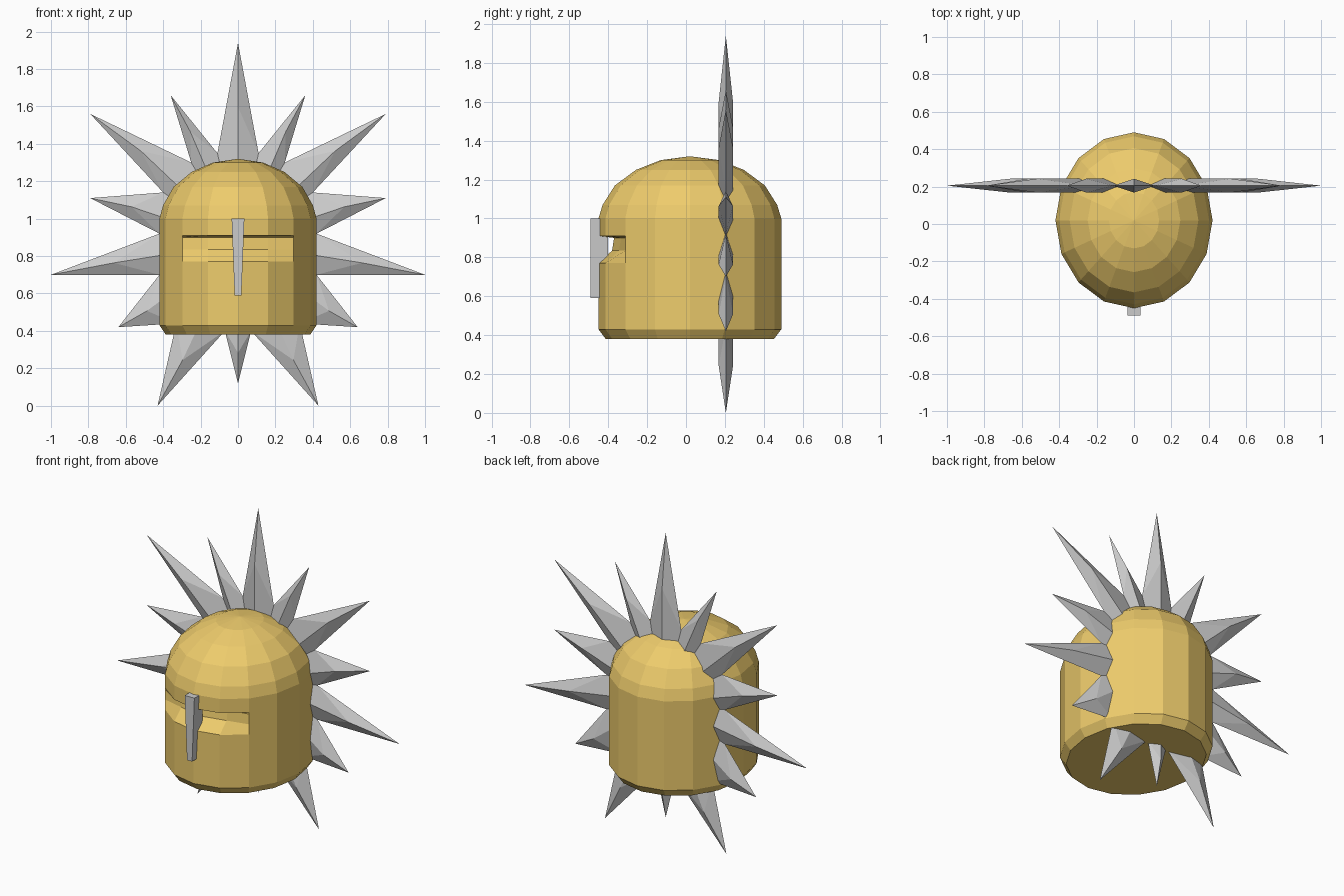
import bpy, bmesh, math

if "Cube" in bpy.data.objects:
    bpy.data.objects.remove(bpy.data.objects["Cube"])

gold = bpy.data.materials.new("gold")
gold.diffuse_color = (0.85, 0.6, 0.15, 1)
gold.use_nodes = True
gold.node_tree.nodes["Principled BSDF"].inputs["Base Color"].default_value = gold.diffuse_color


def finish(name, bm, mat=None):
    bmesh.ops.recalc_face_normals(bm, faces=bm.faces)
    me = bpy.data.meshes.new(name)
    bm.to_mesh(me)
    bm.free()
    ob = bpy.data.objects.new(name, me)
    bpy.context.collection.objects.link(ob)
    if mat:
        me.materials.append(mat)
    return ob


# helmet: 16-sided oval shell; rows are (z, scale, eye recess depth)
SIDES, RX, RY, CY = 16, 0.42, 0.47, 0.02
ROWS = [(0.38, 0.92, 0), (0.43, 1, 0), (0.77, 1, 0), (0.835, 1, 0.07),
        (0.90, 1, 0.08), (0.91, 1, 0), (1.0, 1, 0), (1.07, 0.955, 0),
        (1.17, 0.82, 0), (1.25, 0.59, 0), (1.30, 0.32, 0)]
bm = bmesh.new()
rings = []
for z, s, depth in ROWS:
    ring = []
    for i in range(SIDES):
        a = 2 * math.pi * i / SIDES - math.pi / 2
        x, y = RX * s * math.cos(a), CY + RY * s * math.sin(a)
        if i in (0, 1, SIDES - 1):
            y += depth
        ring.append(bm.verts.new((x, y, z)))
    rings.append(ring)
for low, high in zip(rings, rings[1:]):
    for i in range(SIDES):
        j = (i + 1) % SIDES
        bm.faces.new((low[i], low[j], high[j], high[i]))
top = bm.verts.new((0, CY, 1.32))
for i in range(SIDES):
    bm.faces.new((rings[-1][i], rings[-1][(i + 1) % SIDES], top))
bm.faces.new(rings[0])
finish("helmet_shell", bm, gold)

# nose guard: tapered bar on the front
bm = bmesh.new()
bmesh.ops.create_cube(bm, size=1)
for v in bm.verts:
    up = v.co.z > 0
    v.co = ((0.034 if up else 0.018) * (1 if v.co.x > 0 else -1),
            -0.49 if v.co.y < 0 else -0.40, 1.0 if up else 0.59)
finish("nose_guard", bm)

# sun rays: (tip, valley after it) clockwise from the top, right half only
SY, HALF, CZ = 0.205, 0.037, 0.87
HALF_STAR = [((0, 1.94), (0.11, 1.35)), ((0.36, 1.66), (0.25, 1.30)),
             ((0.79, 1.56), (0.40, 1.14)), ((0.79, 1.11), (0.42, 0.92)),
             ((1.0, 0.70), (0.42, 0.70)), ((0.64, 0.42), (0.33, 0.44)),
             ((0.43, 0.0), (0.07, 0.40)), ((0, 0.12), None)]
rays = []
for k, (tip, right) in enumerate(HALF_STAR):
    left = HALF_STAR[k - 1][1] if k else (-right[0], right[1])
    right = right or (-left[0], left[1])
    rays.append((left, tip, right))
    if tip[0] > 0:
        rays.append(tuple((-p[0], p[1]) for p in (right, tip, left)))

bm = bmesh.new()
for left, tip, right in rays:
    l, t, r = (bm.verts.new((p[0], SY, p[1])) for p in (left, tip, right))
    mx, mz = (left[0] + right[0]) / 2, (left[1] + right[1]) / 2
    for side in (-1, 1):
        y = SY + side * HALF
        # ridge rises to full thickness, then falls to the tip
        ridge = bm.verts.new((mx + 0.42 * (tip[0] - mx), y, mz + 0.42 * (tip[1] - mz)))
        hub = bm.verts.new((0, y, CZ))
        for f in ((l, t, ridge), (t, r, ridge), (l, ridge, hub), (r, hub, ridge)):
            bm.faces.new(f)
bmesh.ops.remove_doubles(bm, verts=bm.verts, dist=0.0005)
finish("sun_rays", bm)
